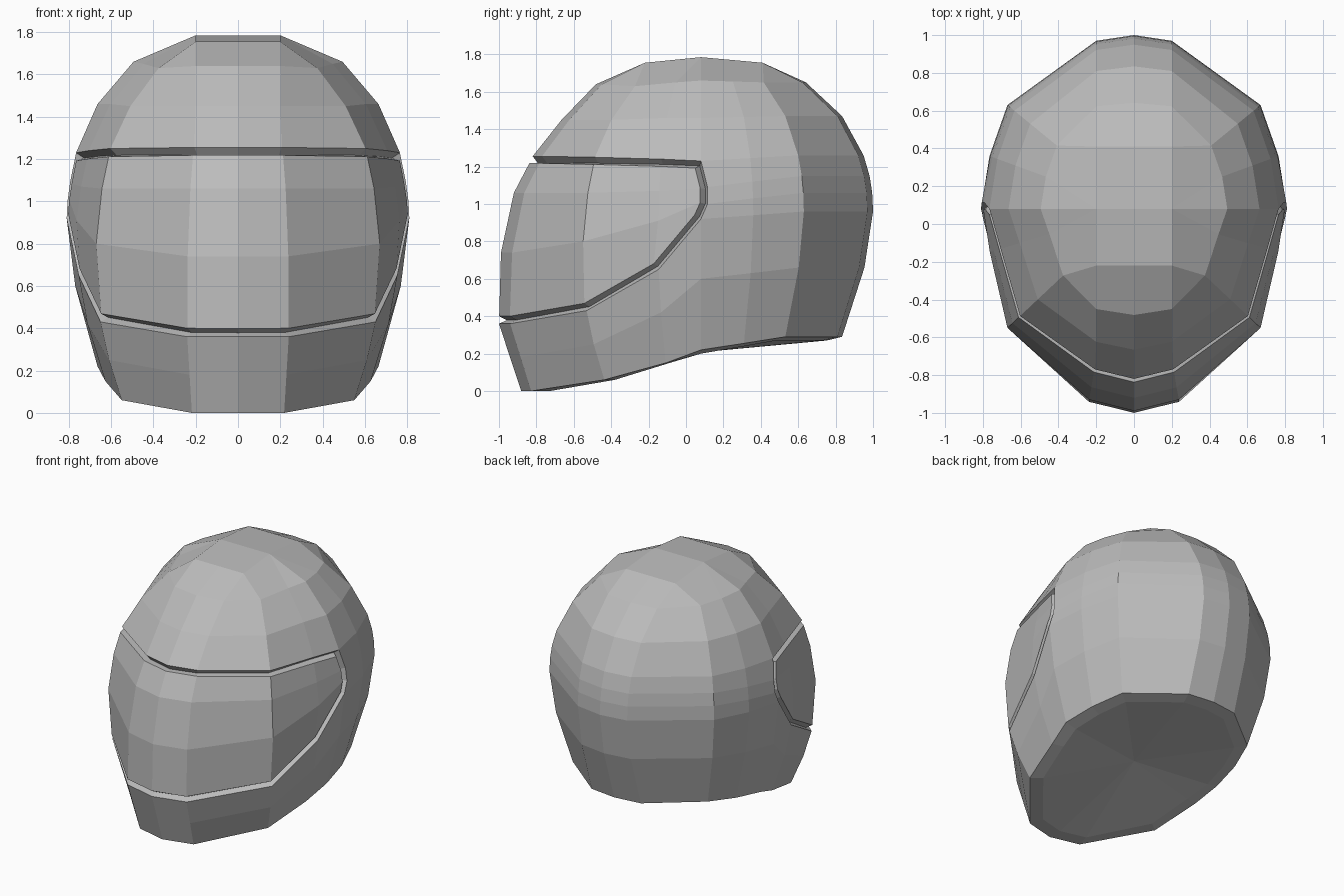
import bpy
import bmesh

if "Cube" in bpy.data.objects:
    bpy.data.objects.remove(bpy.data.objects["Cube"])

# One plain grey for the whole helmet
grey = bpy.data.materials.new("plain grey")
grey.use_nodes = True
colour = (0.5, 0.5, 0.5, 1)
grey.diffuse_color = colour
grey.node_tree.nodes["Principled BSDF"].inputs["Base Color"].default_value = colour

CENTRE_Y = 0.08


def blend(a, b, t=0.5):
    return [p + (q - p) * t for p, q in zip(a, b)]


# Outward reach of each row, from the neck rim up to the crown
reach_front = [0.89, 0.945, 1, 0.99, 0.926, 0.833, 0.69, 0.52]
reach_corner = [0.82, 0.91, 0.97, 1, 0.96, 0.9, 0.76, 0.56]
reach_back = [0.82, 0.95, 1, 0.995, 0.98, 0.945, 0.82, 0.61]
reach_mid = blend(reach_corner, reach_back)

# Height of each row, in the same order
rise_front = [0, 0.18, 0.36, 0.74, 1.06, 1.255, 1.45, 1.64]
rise_corner = [0.06, 0.25, 0.43, 0.8, 1.06, 1.25, 1.45, 1.63]
rise_mid = [0.15, 0.42, 0.65, 0.91, 1.07, 1.24, 1.46, 1.65]
rise_side = [0.22, 0.6, 0.92, 1, 1.09, 1.23, 1.46, 1.66]
rise_back = [0.29, 0.66, 0.96, 1.06, 1.15, 1.26, 1.47, 1.65]
rise_haunch = blend(rise_side, rise_back)

# Columns around one half: direction, reach, height, crown point (x, y, z)
crown_front, crown_side, crown_back = (-0.22, 1.755), (CENTRE_Y, 1.785), (0.41, 1.755)
columns = [
    ((0, -1.08), reach_front, rise_front, (0, *crown_front)),
    ((0, -1.02), reach_front, rise_front, (0.2, *crown_front)),
    ((0.67, -0.63), reach_corner, rise_corner, (0.2, *crown_front)),
    ((0.765, -0.23), reach_mid, rise_mid, (0.2, *crown_side)),
    ((0.81, 0), reach_back, rise_side, (0.2, *crown_side)),
    ((0.765, 0.28), reach_back, rise_haunch, (0.2, *crown_side)),
    ((0.67, 0.55), reach_back, rise_back, (0.2, *crown_back)),
    ((0, 0.89), reach_back, rise_back, (0.2, *crown_back)),
    ((0, 0.92), reach_back, rise_back, (0, *crown_back)),
]
SIDE = 4
LIP_LOW, LIP_HIGH = 2, 5


def column_points(index):
    (dx, dy), reach, rise, crown = columns[index]
    points = []
    for row, (s, z) in enumerate(zip(reach, rise)):
        x, y = dx * s, CENTRE_Y + dy * s
        if index == 1:
            x = 0.2 + 0.2 * max(0, s - 0.8)
        elif index == 7:
            x = 0.2
        elif index == SIDE and LIP_LOW < row < LIP_HIGH:
            y += 0.035
        points.append((x, y, z))
    return points + [crown]


grid = [column_points(i) for i in range(len(columns))]
bm = bmesh.new()
cache = {}


def add_face(points, side):
    """Make one face, sharing corners and dropping repeated ones."""
    verts = []
    for x, y, z in points:
        key = (round(x * side, 4), round(y, 4), round(z, 4))
        if key not in cache:
            cache[key] = bm.verts.new(key)
        if cache[key] not in verts:
            verts.append(cache[key])
    return bm.faces.new(verts) if len(verts) > 2 else None


def rim_inner(point):
    x, y, z = point
    return (x * 0.87, CENTRE_Y + (y - CENTRE_Y) * 0.89, z - (0.02 if y > 0 else 0))


visor_faces = []
crown_mid = (0, *crown_side)
neck_mid = (0, 0, 0.2)
for side in (1, -1):
    for c in range(len(grid) - 1):
        a, b = grid[c], grid[c + 1]
        # Shell wall
        for r in range(len(a) - 1):
            face = add_face((a[r], b[r], b[r + 1], a[r + 1]), side)
            if c < SIDE and LIP_LOW <= r < LIP_HIGH:
                visor_faces.append(face)
        # Neck rim and underside
        inner_a, inner_b = rim_inner(a[0]), rim_inner(b[0])
        add_face((a[0], b[0], inner_b, inner_a), side)
        add_face((inner_a, inner_b, neck_mid), side)
    # Crown panels
    for end, edge in ((0, 1), (8, 7)):
        add_face((grid[end][-1], grid[edge][-1], grid[SIDE][-1], crown_mid), side)

bmesh.ops.recalc_face_normals(bm, faces=bm.faces[:])

# Groove round the visor: step in for the shell lip, then out for the visor edge
bmesh.ops.inset_region(bm, faces=visor_faces, thickness=0.02, depth=-0.04,
                       use_even_offset=True, use_boundary=True)
edge = bmesh.ops.inset_region(bm, faces=visor_faces, thickness=0.02, depth=0.04,
                              use_even_offset=True, use_boundary=True)
for face in visor_faces + edge["faces"]:
    face.material_index = 1


def make_part(name, tag):
    """Keep only the faces of one part and turn them into an object."""
    part = bm.copy()
    others = [f for f in part.faces if f.material_index != tag]
    bmesh.ops.delete(part, geom=others, context="FACES")
    for face in part.faces:
        face.material_index = 0
        face.smooth = False
    mesh = bpy.data.meshes.new(name)
    part.to_mesh(mesh)
    part.free()
    mesh.materials.append(grey)
    bpy.context.collection.objects.link(bpy.data.objects.new(name, mesh))


make_part("helmet_shell", 0)
make_part("visor", 1)
bm.free()
